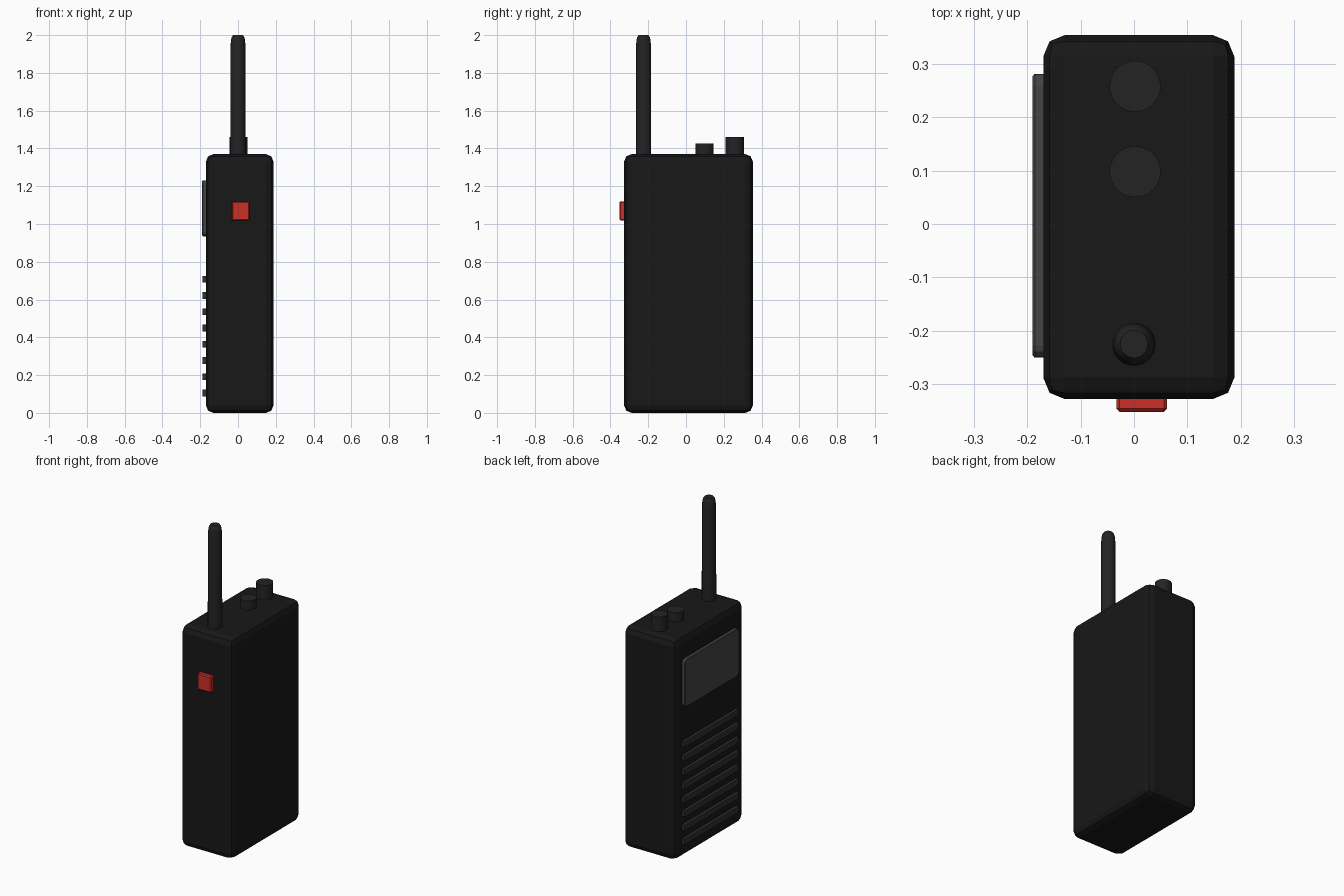
import bpy, bmesh, math

if "Cube" in bpy.data.objects:
    bpy.data.objects.remove(bpy.data.objects["Cube"])


def material(name, rgb):
    m = bpy.data.materials.new(name)
    m.diffuse_color = (*rgb, 1)
    m.use_nodes = True
    m.node_tree.nodes["Principled BSDF"].inputs["Base Color"].default_value = m.diffuse_color
    return m


BLACK = material("black_plastic", (0.009, 0.009, 0.009))
RUBBER = material("dark_rubber", (0.017, 0.017, 0.017))
GRILLE = material("grille_grey", (0.03, 0.03, 0.03))
GLASS = material("screen_grey", (0.06, 0.06, 0.06))
RED = material("red_plastic", (0.6, 0.03, 0.02))


def add_object(name, bm, mat):
    bmesh.ops.recalc_face_normals(bm, faces=bm.faces)
    mesh = bpy.data.meshes.new(name)
    bm.to_mesh(mesh)
    bm.free()
    mesh.materials.append(mat)
    ob = bpy.data.objects.new(name, mesh)
    bpy.context.collection.objects.link(ob)
    return ob


def box(name, lo, hi, mat, bevel=0, segments=2):
    bm = bmesh.new()
    bmesh.ops.create_cube(bm, size=1)
    for v in bm.verts:
        v.co = [(a + b) / 2 + c * (b - a) for a, b, c in zip(lo, hi, v.co)]
    ob = add_object(name, bm, mat)
    if bevel:
        mod = ob.modifiers.new("rounding", 'BEVEL')
        mod.width, mod.segments = bevel, segments
    return ob


def lathe(name, x, y, profile, mat, sides=32):
    bm = bmesh.new()
    rings = []
    for r, z in profile:
        rings.append([bm.verts.new((x + r * math.cos(math.tau * i / sides),
                                    y + r * math.sin(math.tau * i / sides), z))
                      for i in range(sides)])
    for a, b in zip(rings, rings[1:]):
        for i in range(sides):
            j = (i + 1) % sides
            bm.faces.new((a[i], a[j], b[j], b[i]))
    bm.faces.new(rings[0])
    bm.faces.new(rings[-1])
    ob = add_object(name, bm, mat)
    bpy.context.view_layer.objects.active = ob
    ob.select_set(True)
    bpy.ops.object.shade_smooth_by_angle(angle=math.radians(30))
    ob.select_set(False)
    return ob


# Main case
box("body", (-0.17, -0.328, 0), (0.188, 0.354, 1.37), BLACK, 0.04)

# Antenna with rounded tip
lathe("antenna", 0.0, -0.225,
      [(0.041, 1.35), (0.04, 1.94), (0.037, 1.975), (0.033, 1.99), (0.026, 2.0)], RUBBER)

# Top control knobs
for name, y, top in (("channel_knob", 0.098, 1.425), ("volume_knob", 0.258, 1.46)):
    lathe(name, 0.002, y, [(0.048, 1.35), (0.048, top)], RUBBER)

# Red push button on the narrow face
box("talk_button", (-0.033, -0.352, 1.018), (0.062, -0.31, 1.12), RED, 0.006, 1)

# Screen: rounded panel on the wide face
screen = box("screen", (-0.19, -0.25, 0.935), (-0.15, 0.281, 1.23), GLASS, 0)
bm = bmesh.new()
bm.from_mesh(screen.data)
corners = [e for e in bm.edges
           if abs(e.verts[0].co.x - e.verts[1].co.x) > 0.01]
bmesh.ops.bevel(bm, geom=corners, offset=0.022, segments=3, profile=0.5, affect='EDGES')
rim = [e for e in bm.edges if all(v.co.x < -0.18 for v in e.verts)]
bmesh.ops.bevel(bm, geom=rim, offset=0.004, segments=1, affect='EDGES')
bm.to_mesh(screen.data)
bm.free()

# Speaker grille slats
for i in range(8):
    z = 0.105 + i * 0.0861
    box(f"speaker_slat_{i + 1}", (-0.187, -0.25, z - 0.018),
        (-0.15, 0.281, z + 0.018), GRILLE)
